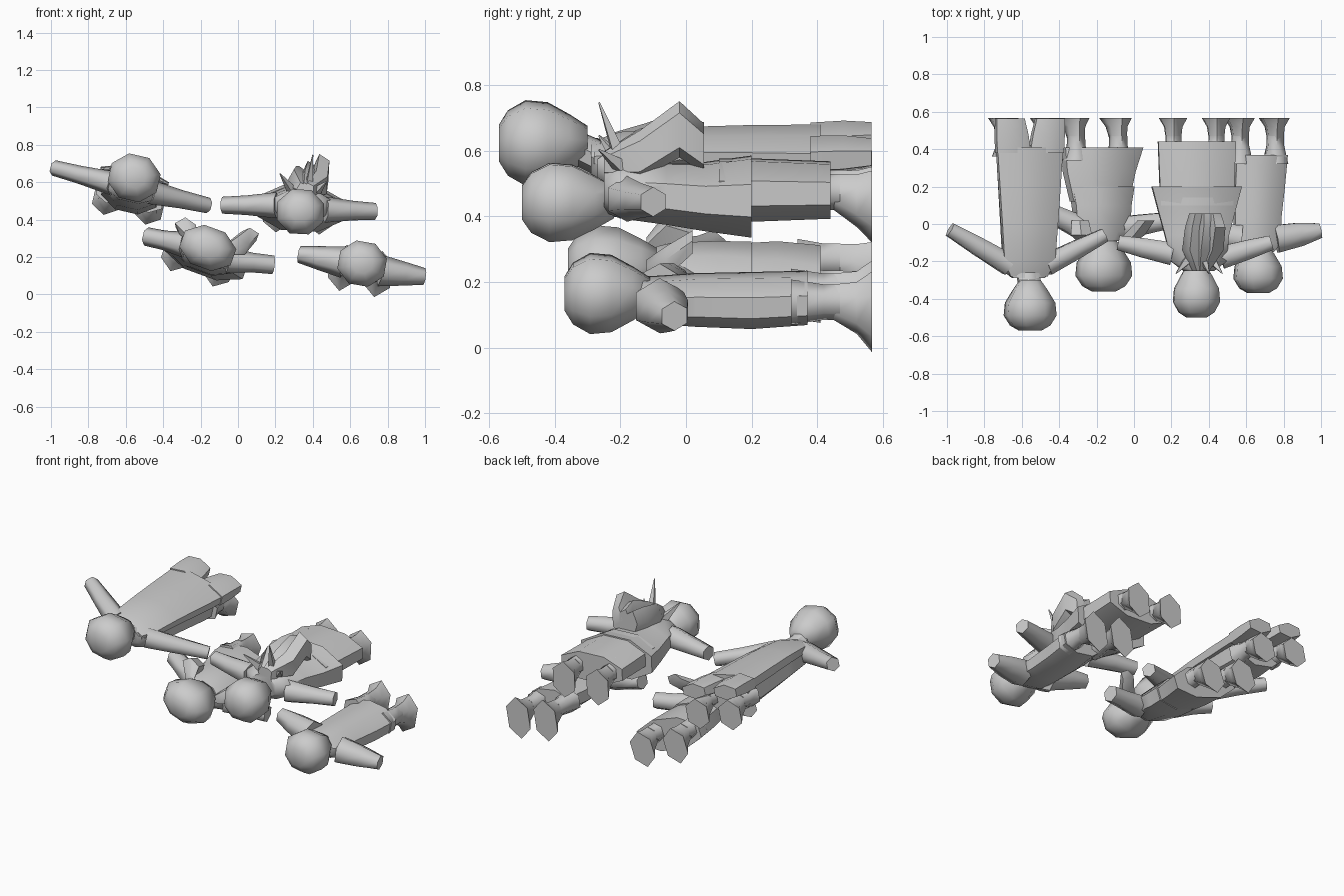
import bpy, bmesh, math
from mathutils import Vector, Matrix

if "Cube" in bpy.data.objects:
    bpy.data.objects.remove(bpy.data.objects["Cube"])


def tube(name, M, rings, n=8, angle=50):
    """Skin a row of (x, y, z, half width, half height) rings."""
    pts = [Vector(r[:3]) for r in rings]
    d = pts[-1] - pts[0]
    # sections of parts running along the body stay square to it
    d = Vector((0, 1, 0)) if d.y > abs(d.x) and d.y > abs(d.z) else d.normalized()
    side = d.cross(Vector((0, 0, 1))).normalized()
    up = side.cross(d)
    bm = bmesh.new()
    loops = []
    for p, r in zip(pts, rings):
        loops.append([bm.verts.new(M @ (p
                      + side * r[3] * math.cos(2 * math.pi * (k + .5) / n)
                      + up * r[4] * math.sin(2 * math.pi * (k + .5) / n))) for k in range(n)])
    for a, b in zip(loops, loops[1:]):
        for k in range(n):
            bm.faces.new((a[k], a[(k + 1) % n], b[(k + 1) % n], b[k]))
    bm.faces.new(loops[0])
    bm.faces.new(loops[-1])
    bmesh.ops.recalc_face_normals(bm, faces=bm.faces)
    me = bpy.data.meshes.new(name)
    bm.to_mesh(me)
    bm.free()
    ob = bpy.data.objects.new(name, me)
    bpy.context.collection.objects.link(ob)
    bpy.ops.object.select_all(action='DESELECT')
    ob.select_set(True)
    bpy.context.view_layer.objects.active = ob
    bpy.ops.object.shade_smooth_by_angle(angle=math.radians(angle))
    return ob


def frame(x, z, roll):
    return Matrix.Translation((x, 0, z)) @ Matrix.Rotation(math.radians(roll), 4, 'Y')


def head(who, M, y0, y1, w, r, rz):
    L = y1 - y0
    tube(who + "_head", M, [(0, y0 + L * t, w, r * s, rz * s) for t, s in
         ((0, .45), (.1, .8), (.3, 1.05), (.55, 1), (.8, .7), (1, .42))], 8, 60)
    tube(who + "_neck", M, [(0, y1 - .04, w * .8, .06, .055), (0, y1 + .07, 0, .07, .06)])


def arm(who, M, shoulder, hand, r0=.075, r1=.045):
    a, b = Vector(shoulder), Vector(hand)
    m = a.lerp(b, .55)
    side = "left" if b.x < a.x else "right"
    tube(f"{who}_{side}_arm", M, [(*a, r0, r0), (*m, r0 * .85, r0 * .75), (*b, r1, r1)], 6, 65)


def legs(who, M, u, y0, w, shift=0, toe=.11, drop=.045):
    for s, side in ((-1, "left"), (1, "right")):
        x = u * s + shift
        tube(f"{who}_{side}_leg", M, [(x, y0, w, .075, .07), (x, .42, w, .05, .055),
                                      (x, .47, w, .048, .055)], 6, 65)
        tube(f"{who}_{side}_foot", M, [(x, .45, w, .045, .055), (x, .52, w - drop * .6, .055, .08),
                                       (x, .567, w - drop, .085, toe)], 6, 65)


# caped figure, upper left
M = frame(-.57, .56, 13)
head("caped", M, -.57, -.3, .065, .138, .125)
tube("caped_torso", M, [(0, -.29, .02, .09, .06), (0, -.25, 0, .14, .07), (0, 0, -.01, .15, .095),
                        (0, .3, -.02, .165, .11), (0, .42, -.02, .165, .1)])
tube("cape", M, [(0, -.28, .035, .11, .03), (0, -.2, .045, .15, .045), (0, 0, .05, .165, .055),
                 (0, .2, .05, .18, .06), (0, .41, .05, .195, .06)])
for s, side in ((-1, "left"), (1, "right")):
    tube(f"cape_{side}_tail", M, [(s * .09, .38, .05, .107, .058), (s * .1, .48, .055, .1, .057),
                                  (s * .11, .565, .06, .088, .045)], 6)
arm("caped", M, (-.1, -.22, .01), (-.43, -.03, .02), .065, .042)
arm("caped", M, (.1, -.22, .01), (.42, -.06, .01), .065, .042)
legs("caped", M, .115, .36, -.03, .0, .09)

# coated figure, lower left
M = frame(-.17, .225, 20)
head("coated", M, -.36, -.08, .025, .15, .113)
tube("coated_jacket", M, [(0, -.09, .01, .1, .07), (0, -.04, 0, .16, .085), (0, .1, -.01, .17, .1),
                          (0, .2, -.015, .19, .1)])
tube("coated_skirt", M, [(-.01, .12, -.015, .17, .09), (-.01, .28, -.02, .21, .1), (.01, .41, -.03, .24, .1)])
arm("coated", M, (-.12, -.02, 0), (-.33, .08, -.03), .07, .05)
arm("coated", M, (.12, -.02, 0), (.36, .02, .06), .07, .05)
legs("coated", M, .12, .34, -.01, -.025, .105)
# hair bunches on both sides of the head
for s, side in ((-1, "left"), (1, "right")):
    tube(f"hair_bunch_{side}", M, [(s * .1, -.12, .05, .03, .03), (s * .15, -.06, .09, .06, .05),
                                   (s * .17 + .02, .02, .12 + s * .05, .05, .035)], 5)

# figure with a back ornament, upper right
M = frame(.335, .46, 3)
head("skirted", M, -.5, -.22, -.018, .128, .122)
tube("skirted_torso", M, [(.01, -.25, .02, .09, .07), (.01, -.2, .02, .16, .09), (0, -.06, .01, .185, .1),
                          (0, .06, 0, .22, .11), (0, .2, 0, .26, .13)])
tube("under_skirt", M, [(0, .1, .02, .21, .1), (0, .2, .02, .215, .1), (0, .44, .02, .225, .09)])
arm("skirted", M, (-.13, -.16, .01), (-.42, -.1, -.005), .07, .045)
arm("skirted", M, (.13, -.18, .0), (.4, -.1, .005), .07, .045)
legs("skirted", M, .115, .38, .02, -.01)
# folded ornament and its spikes
for i, (dx, top) in enumerate(((-.06, .23), (.0, .26), (.06, .3))):
    tube(f"back_ornament_fold_{i}", M, [(dx * .3 + .02, -.25, .1, .03, .04), (dx + .03, -.14, .13, .055, .08),
         (dx + .04, -.02, top - .09, .05, .09), (dx * .8 + .04, .055, .15, .04, .08)], 5)
for i, (dx, w) in enumerate(((-.12, .18), (.05, .29), (.13, .15))):
    tube(f"ornament_spike_{i}", M, [(dx * .5 + .01, -.19, .09, .03, .03), (dx, -.265, w, .003, .003)], 4)

# small figure, lower right
M = frame(.66, .145, 10)
head("small", M, -.37, -.11, .02, .13, .12)
tube("small_torso", M, [(0, -.15, .01, .09, .06), (0, -.1, 0, .14, .07), (0, .03, 0, .135, .08),
                        (.01, .2, 0, .145, .085), (.02, .37, .01, .15, .08)])
arm("small", M, (-.1, -.08, .01), (-.34, -.04, .01), .085, .045)
arm("small", M, (.1, -.08, .0), (.34, -.035, .01), .085, .045)
legs("small", M, .095, .32, .01, .0, .125, .03)
